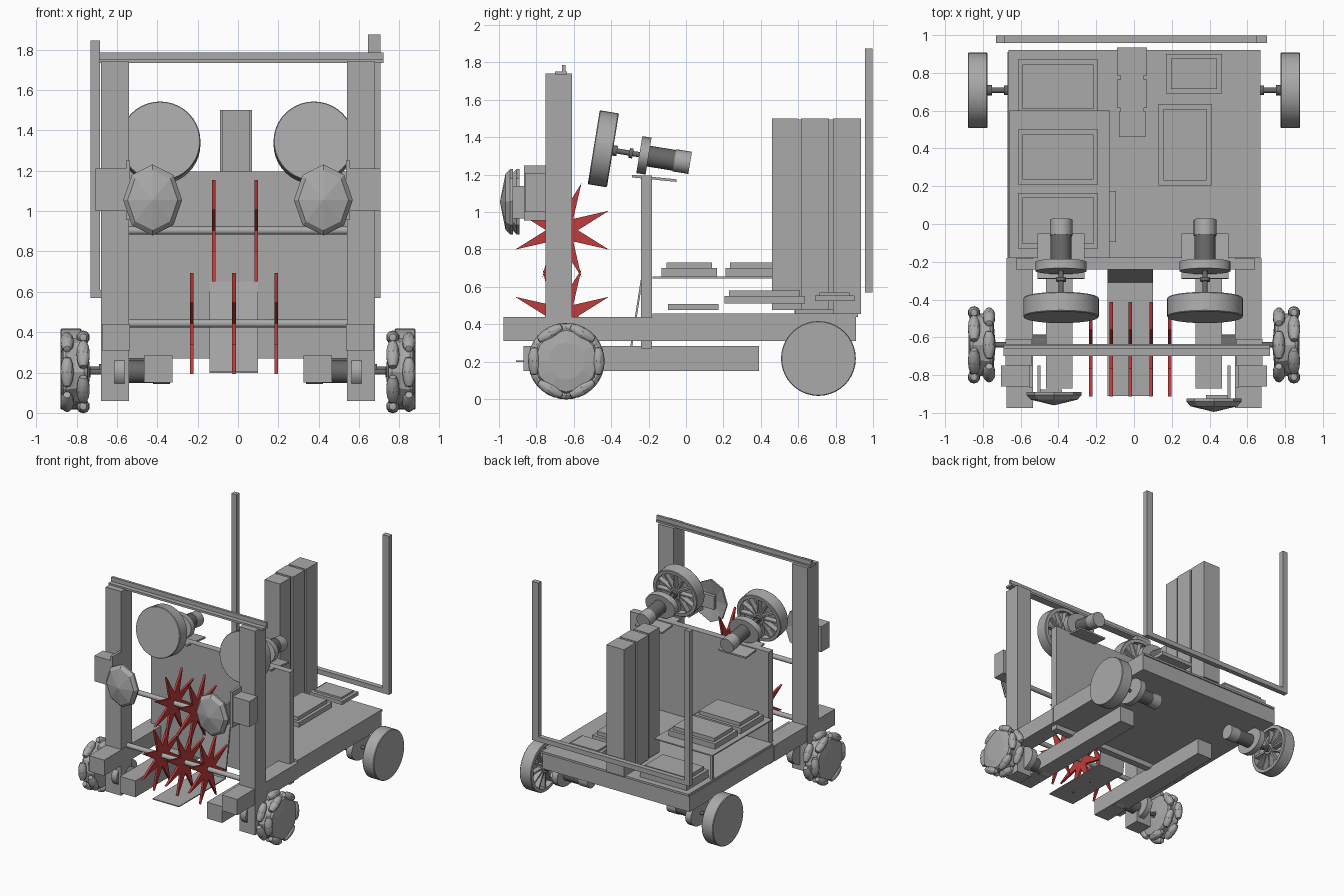
import bpy, bmesh, math
from mathutils import Matrix, Vector

if "Cube" in bpy.data.objects:
    bpy.data.objects.remove(bpy.data.objects["Cube"])


def material(name, rgb):
    m = bpy.data.materials.new(name)
    m.diffuse_color = (*rgb, 1)
    m.use_nodes = True
    m.node_tree.nodes["Principled BSDF"].inputs["Base Color"].default_value = m.diffuse_color
    return m


GREY = material("plain grey", (0.40, 0.40, 0.40))
DARK = material("dark grey", (0.14, 0.14, 0.14))
RED = material("red", (0.52, 0.045, 0.045))


def make(name, bm, mat=GREY, M=Matrix(), smooth=False):
    bmesh.ops.remove_doubles(bm, verts=bm.verts, dist=1e-5)
    bmesh.ops.recalc_face_normals(bm, faces=bm.faces)
    me = bpy.data.meshes.new(name)
    bm.to_mesh(me)
    bm.free()
    me.materials.append(mat)
    if smooth:
        me.shade_smooth()
        me.set_sharp_from_angle(angle=math.radians(35))
    ob = bpy.data.objects.new(name, me)
    ob.matrix_world = M
    bpy.context.collection.objects.link(ob)
    return ob


def add_box(bm, x0, x1, y0, y1, z0, z1, M=Matrix()):
    S = Matrix.Diagonal((abs(x1 - x0), y1 - y0, z1 - z0, 1))
    T = Matrix.Translation(((x0 + x1) / 2, (y0 + y1) / 2, (z0 + z1) / 2))
    bmesh.ops.create_cube(bm, size=1, matrix=M @ T @ S)


def box(name, *dims, mat=GREY, M=Matrix()):
    bm = bmesh.new()
    add_box(bm, *dims)
    return make(name, bm, mat, M)


def add_lathe(bm, profile, segs, M=Matrix()):
    # revolve (radius, height) points about local z
    rings = [[bm.verts.new(M @ Vector((r * math.cos(a), r * math.sin(a), s)))
              for a in (math.tau * i / segs for i in range(segs))] for r, s in profile]
    for a, b in zip(rings, rings[1:]):
        for i in range(segs):
            j = (i + 1) % segs
            bm.faces.new((a[i], a[j], b[j], b[i]))
    bmesh.ops.remove_doubles(bm, verts=bm.verts, dist=1e-5)


def lathe(name, profile, segs, M, mat=GREY, smooth=True):
    bm = bmesh.new()
    add_lathe(bm, profile, segs, M=Matrix())
    return make(name, bm, mat, M, smooth)


def frame(pos, direction):
    # local z along direction, local x horizontal
    z = Vector(direction).normalized()
    x = z.cross(Vector((0, 0, 1))).normalized()
    return Matrix.Translation(pos) @ Matrix((x, z.cross(x), z)).transposed().to_4x4()


def spoked_wheel(name, M):
    # solid outer face, recessed spoked inner face
    bm = bmesh.new()
    add_lathe(bm, [(0, -.052), (.196, -.052), (.2, -.047), (.2, .047), (.196, .052), (.17, .052),
                   (.17, .005), (.045, .005), (.045, .052), (0, .052)], 40)
    for i in range(12):
        add_box(bm, .04, .175, -.007, .007, .0, .045, Matrix.Rotation(math.tau * i / 12, 4, 'Z'))
    make(name, bm, GREY, M, True)


def drive(name, M):
    # axle, gearbox plate, motor body and end cap behind a wheel
    lathe(name + "_axle", [(0, .04), (.028, .04), (.028, .075), (.014, .075), (.014, .14),
                           (.026, .14), (.026, .16), (.014, .16), (.014, .2), (0, .2)], 16, M, DARK)
    lathe(name + "_gearbox", [(0, .195), (1, .195), (1, .245), (0, .245)], 20,
          M @ Matrix.Diagonal((.135, .1, 1, 1)))
    lathe(name + "_motor", [(0, .245), (.056, .245), (.056, .385), (0, .385)], 24, M, DARK)
    lathe(name + "_motor_cap", [(0, .385), (.06, .385), (.06, .47), (0, .47)], 24, M)


def omni_wheel(name, M):
    bm = bmesh.new()
    add_lathe(bm, [(0, -.07), (.1, -.07), (.165, -.06), (.175, -.045), (.165, 0), (.175, .045),
                   (.165, .06), (.05, .07), (0, .07)], 12)
    make(name + "_hub", bm, GREY, M)
    bm = bmesh.new()
    barrel = [(0, -.075), (.018, -.07), (.03, -.04), (.034, 0), (.03, .04), (.018, .07), (0, .075)]
    for row, s in enumerate((-.04, .04)):
        for i in range(6):
            turn = Matrix.Rotation(math.tau * (i + .5 * row) / 6, 4, 'Z')
            add_lathe(bm, barrel, 10, turn @ Matrix.Translation((.171, 0, s)) @ Matrix.Rotation(math.pi / 2, 4, 'X'))
    make(name + "_rollers", bm, GREY, M, True)


# chassis
box("chassis", -.67, .67, -.18, .91, .31, .44)
box("base_plate", -.665, .67, -.18, .92, .44, .457)
box("front_panel", -.625, .64, -.24, -.183, .27, 1.195)

for side, s in (("left", -1), ("right", 1)):
    box(side + "_side_rail", s * .535, s * .675, -.975, -.18, .31, .44)
    box(side + "_lower_rail", s * .325, s * .465, -.87, .39, .15, .285)
    box(side + "_front_post", s * .54, s * .68, -.75, -.61, .06, 1.74)
    # drive wheels
    M = frame((s * .807, -.64, .203), (-s, 0, 0))
    omni_wheel(side + "_front_wheel", M)
    drive(side + "_front_drive", M)
    M = frame((s * .828, .708, .217), (-s, 0, 0))
    spoked_wheel(side + "_rear_wheel", M)
    drive(side + "_rear_drive", M)
    # shooter flywheels on the panel top
    x = -.005 + s * .381
    M = frame((x, -.442, 1.338), (0, .987, -.16))
    spoked_wheel(side + "_flywheel", M)
    drive(side + "_flywheel_drive", M)
    box(side + "_flywheel_mount", -.125, .125, -.12, .12, -.007, .007,
        M=Matrix.Translation((x, -.17, 1.18)) @ Matrix.Rotation(-.1, 4, 'X'))
    # front faceted dishes and their brackets
    box(side + "_bracket_box", s * .54, s * .705, -.86, -.75, 1.0, 1.21)
    box(side + "_bracket_plate", s * .535, s * .555, -.865, -.75, .955, 1.25)
    box(side + "_bracket_arm", s * .495, s * .51, -.93, -.75, .965, 1.14)
    yc = -.94 - .015 * s
    lathe(side + "_dish", [(0, -.035), (.85, -.005), (1, .02), (1, .035), (.85, .03), (0, .0)], 8,
          Matrix.Translation((s * .423, yc + (.0 if s < 0 else -.005), 1.055))
          @ Matrix.Rotation(-math.pi / 2, 4, 'X') @ Matrix.Diagonal((.146, .176, 1, 1)), smooth=False)
    box(side + "_dish_stem", s * .38, s * .5, yc + .02, yc + .05, 1.0, 1.11)

# top angle bar
box("top_bar_flat", -.69, .72, -.70, -.635, 1.735, 1.752)
box("top_bar_lip", -.69, .72, -.663, -.643, 1.752, 1.787)

# rear frame
box("rear_frame_bar", -.73, .705, .957, .997, .57, .61)
box("rear_frame_left_post", -.73, -.685, .957, .997, .57, 1.845)
box("rear_frame_right_post", .645, .705, .957, .997, .57, 1.875)

# intake rods with red star paddles
for name, z, xs in (("upper", .903, (-.12, .09)), ("lower", .443, (-.23, -.02, .19))):
    lathe(name + "_rod", [(0, -.54), (.02, -.54), (.02, .54), (0, .54)], 16, frame((0, -.663, z), (1, 0, 0)))
    for n, x in enumerate(xs):
        bm = bmesh.new()
        pts = []
        for i in range(16):
            a = math.tau * (i + 1) / 16
            r = .272 if i % 2 == 0 else .085
            pts.append(bm.verts.new((-.009, r * math.cos(a), r * math.sin(a))))
        f = bm.faces.new(pts)
        ext = bmesh.ops.extrude_face_region(bm, geom=[f])
        bmesh.ops.translate(bm, vec=(.018, 0, 0), verts=[v for v in ext["geom"] if isinstance(v, bmesh.types.BMVert)])
        make(f"{name}_star_{n + 1}", bm, RED, Matrix.Translation((x, -.663, z)))

# feed chute
bm = bmesh.new()
path = [(-.91, .205), (-.31, .205), (-.24, .65), (-.23, .65), (-.30, .197), (-.91, .197)]
rows = [[bm.verts.new((x, y, z)) for y, z in path] for x in (-.14, .10)]
for r in rows:
    bm.faces.new(r)
for i in range(6):
    j = (i + 1) % 6
    bm.faces.new((rows[0][i], rows[0][j], rows[1][j], rows[1][i]))
make("feed_chute", bm)

# rear ribbed tower
box("tower_front", -.08, .06, .46, .595, .475, 1.5)
box("tower_rib", -.072, .052, .595, .615, .475, 1.495)
box("tower_middle", -.09, .07, .615, .765, .475, 1.5)
box("tower_back_rib", -.072, .052, .765, .785, .475, 1.495)
box("tower_back", -.09, .07, .785, .935, .455, 1.5)

# electronics shelf and boxes, each with a raised lid
box("shelf", -.66, -.13, -.18, .6, .645, .655)
box("shelf_leg", -.66, -.64, .58, .6, .455, .645)
for name, x0, x1, y0, y1, z0, z1, z2 in (
        ("shelf_box_front", -.615, -.19, -.13, .165, .655, .7, .73),
        ("shelf_box_back", -.615, -.19, .21, .5, .655, .7, .73),
        ("rear_left_box", -.615, -.19, .585, .87, .457, .52, .55),
        ("right_box", .13, .41, .205, .635, .51, .55, .58),
        ("rear_right_box", .17, .465, .69, .9, .525, .555, .57)):
    box(name, x0, x1, y0, y1, z0, z1)
    box(name + "_lid", x0 + .025, x1 - .025, y0 + .025, y1 - .025, z1, z2)
box("under_shelf_box", -.4, -.095, -.095, .175, .475, .507)
